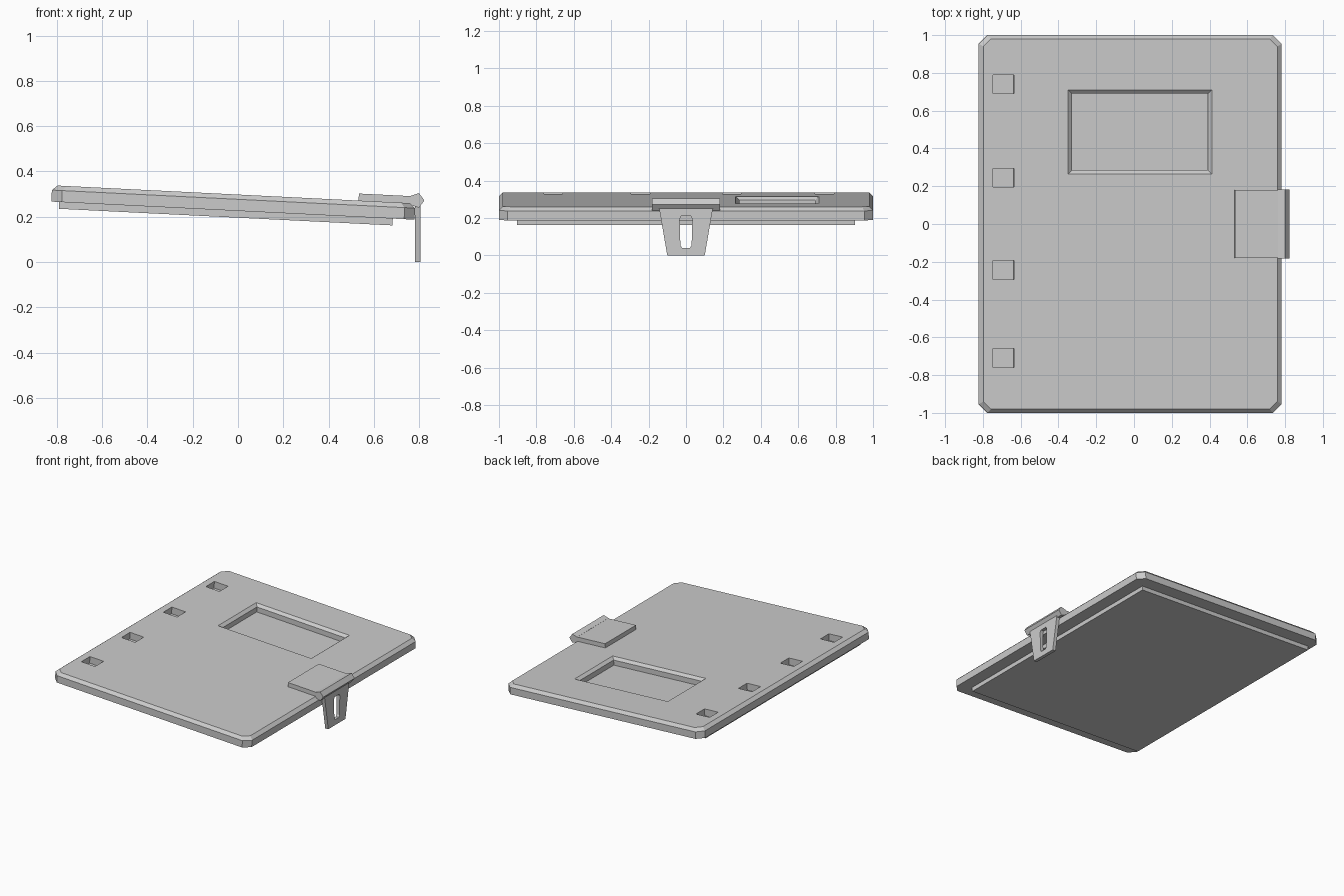
import bpy, bmesh, math

if "Cube" in bpy.data.objects:
    bpy.data.objects.remove(bpy.data.objects["Cube"])

TILT = math.radians(2.85)
ORIGIN = (-0.0225, 0, 0.227)


def make(name, rings, tilted=True):
    """Skin a stack of matching point rings and cap both ends."""
    bm = bmesh.new()
    loops = [[bm.verts.new(p) for p in r] for r in rings]
    n = len(loops[0])
    for a, b in zip(loops, loops[1:]):
        for i in range(n):
            j = (i + 1) % n
            bm.faces.new((a[i], a[j], b[j], b[i]))
    bm.faces.new(loops[0][::-1])
    bm.faces.new(loops[-1])
    bmesh.ops.recalc_face_normals(bm, faces=bm.faces)
    me = bpy.data.meshes.new(name)
    bm.to_mesh(me)
    bm.free()
    ob = bpy.data.objects.new(name, me)
    bpy.context.collection.objects.link(ob)
    if tilted:
        ob.location = ORIGIN
        ob.rotation_euler.y = TILT
    return ob


def rect(x0, x1, y0, y1, z):
    return [(x0, y0, z), (x1, y0, z), (x1, y1, z), (x0, y1, z)]


def cut_rect(hx, hy, c, z):
    """Rectangle with clipped corners."""
    return [(-hx + c, -hy, z), (hx - c, -hy, z), (hx, -hy + c, z), (hx, hy - c, z),
            (hx - c, hy, z), (-hx + c, hy, z), (-hx, hy - c, z), (-hx, -hy + c, z)]


def cut(target, cutter):
    bpy.context.view_layer.update()
    m = target.modifiers.new("cut", 'BOOLEAN')
    m.operation = 'DIFFERENCE'
    m.solver = 'EXACT'
    m.object = cutter
    bpy.context.view_layer.objects.active = target
    bpy.ops.object.modifier_apply(modifier=m.name)
    bpy.data.objects.remove(cutter)


# cover slab with bevelled top edge
TOP = 0.072
cover = make("cover", [cut_rect(0.803, 1.0, 0.046, 0),
                       cut_rect(0.803, 1.0, 0.046, 0.051),
                       cut_rect(0.779, 0.98, 0.04, TOP)])

# label window: bevelled rim, then straight walls
cut(cover, make("window_cutter", [
    rect(-0.309, 0.411, 0.285, 0.69, TOP - 0.055),
    rect(-0.309, 0.411, 0.285, 0.69, TOP - 0.018),
    rect(-0.33, 0.432, 0.265, 0.71, TOP),
    rect(-0.33, 0.432, 0.265, 0.71, TOP + 0.05)]))

# square sockets along the spine
for y in (0.74, 0.245, -0.243, -0.71):
    cut(cover, make("socket_cutter", [
        rect(-0.728, -0.616, y - 0.05, y + 0.05, TOP - 0.05),
        rect(-0.728, -0.616, y - 0.05, y + 0.05, TOP + 0.05)]))

# page block under the cover
make("page_block", [rect(-0.768, 0.707, -0.903, 0.903, -0.03),
                    rect(-0.768, 0.707, -0.903, 0.903, 0.003)])

# clasp plate on top
make("clasp_plate", [rect(0.552, 0.80, -0.18, 0.18, TOP - 0.003),
                     rect(0.552, 0.80, -0.18, 0.18, TOP + 0.031)])

# five-sided hinge barrel
make("hinge_barrel", [[(0.789 + 0.034 * math.cos(k * math.tau / 5), y,
                        0.272 + 0.034 * math.sin(k * math.tau / 5)) for k in range(5)]
                      for y in (-0.183, 0.183)], False)

# hanging hasp with slot
hasp_profile = [(-0.10, 0), (0.10, 0), (0.146, 0.265), (-0.146, 0.265)]
hasp = make("hasp", [[(x, y, z) for y, z in hasp_profile] for x in (0.782, 0.807)], False)
slot = [(-0.022, 0.04), (0.022, 0.04), (0.03, 0.055), (0.034, 0.195),
        (0.026, 0.21), (-0.026, 0.21), (-0.034, 0.195), (-0.03, 0.055)]
cut(hasp, make("slot_cutter", [[(x, y, z) for y, z in slot] for x in (0.75, 0.85)], False))
